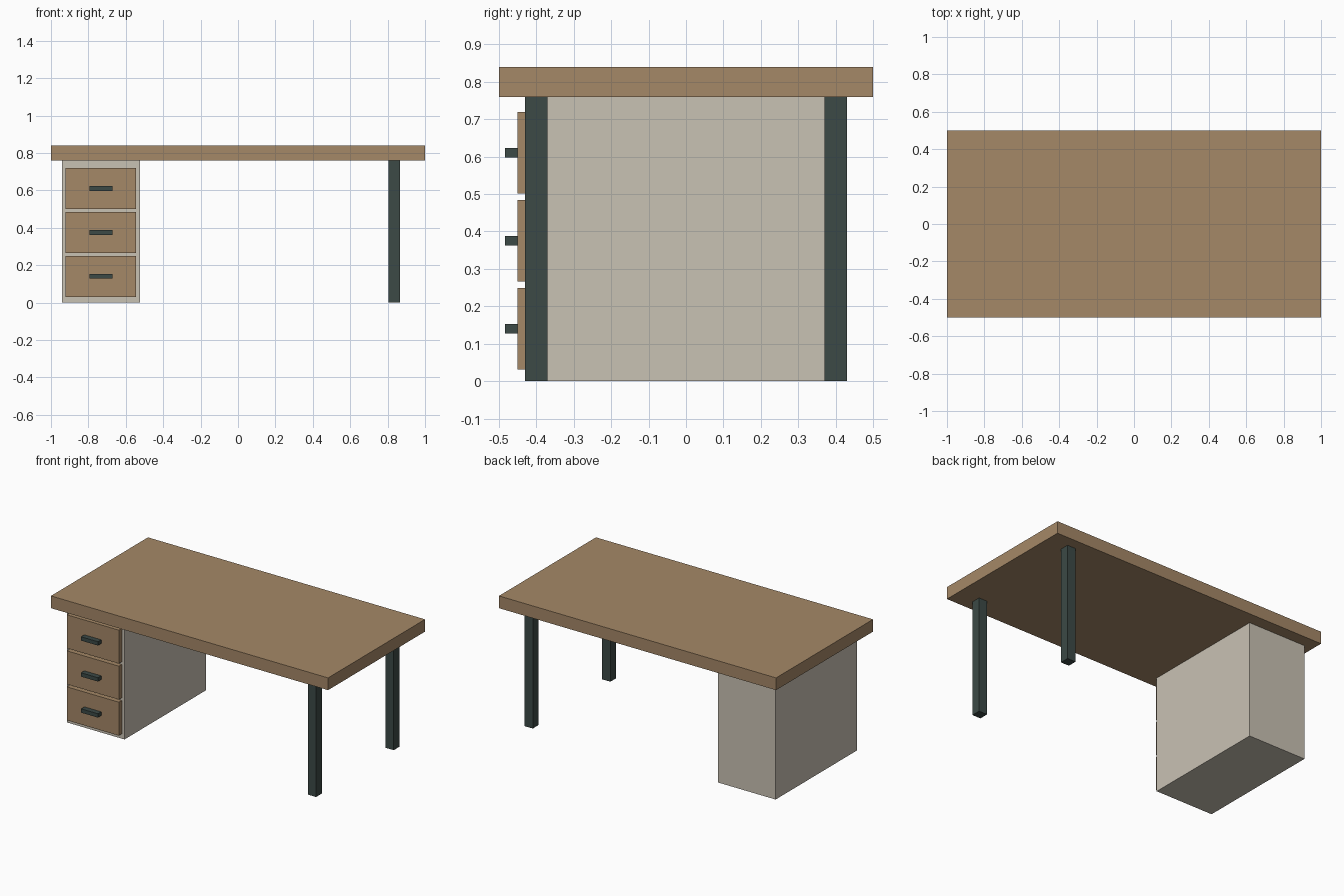
import bpy
import bmesh
from mathutils import Vector

cube = bpy.data.objects.get("Cube")
if cube:
    bpy.data.objects.remove(cube, do_unlink=True)


def material(name, rgb):
    mat = bpy.data.materials.new(name)
    mat.use_nodes = True
    mat.diffuse_color = (*rgb, 1)
    mat.node_tree.nodes["Principled BSDF"].inputs["Base Color"].default_value = (*rgb, 1)
    return mat


def box(name, low, high, mat):
    """Flat-faced box between two opposite corners."""
    low, high = Vector(low), Vector(high)
    size, centre = high - low, (low + high) / 2
    bm = bmesh.new()
    bmesh.ops.create_cube(bm, size=1)
    bmesh.ops.scale(bm, vec=size, verts=bm.verts)
    mesh = bpy.data.meshes.new(name)
    bm.to_mesh(mesh)
    bm.free()
    mesh.materials.append(mat)
    obj = bpy.data.objects.new(name, mesh)
    obj.location = centre
    bpy.context.collection.objects.link(obj)
    return obj


wood = material("warm wood", (0.376, 0.246, 0.136))
cream = material("cream panel", (0.584, 0.539, 0.456))
iron = material("dark green metal", (0.045, 0.067, 0.061))

# Desktop slab
UNDERSIDE = 0.76
box("desktop", (-1, -0.5, UNDERSIDE), (1, 0.5, 0.84), wood)

# Two legs on the open side
for label, y in (("front", -0.4), ("back", 0.4)):
    box(label + "_leg", (0.805, y - 0.03, 0), (0.865, y + 0.03, UNDERSIDE), iron)

# Drawer cabinet
MID = -0.733
FRONT = -0.42
box("drawer_cabinet", (MID - 0.208, FRONT, 0), (MID + 0.208, -FRONT, UNDERSIDE), cream)

# Stacked drawer fronts with bar handles
FACE = -0.45
for i, label in enumerate(("bottom", "middle", "top")):
    z = 0.14 + i * 0.235
    box(label + "_drawer", (MID - 0.188, FACE, z - 0.109), (MID + 0.188, FRONT, z + 0.109), wood)
    box(label + "_handle", (MID - 0.061, FACE - 0.034, z - 0.0125),
        (MID + 0.061, FACE, z + 0.0125), iron)
